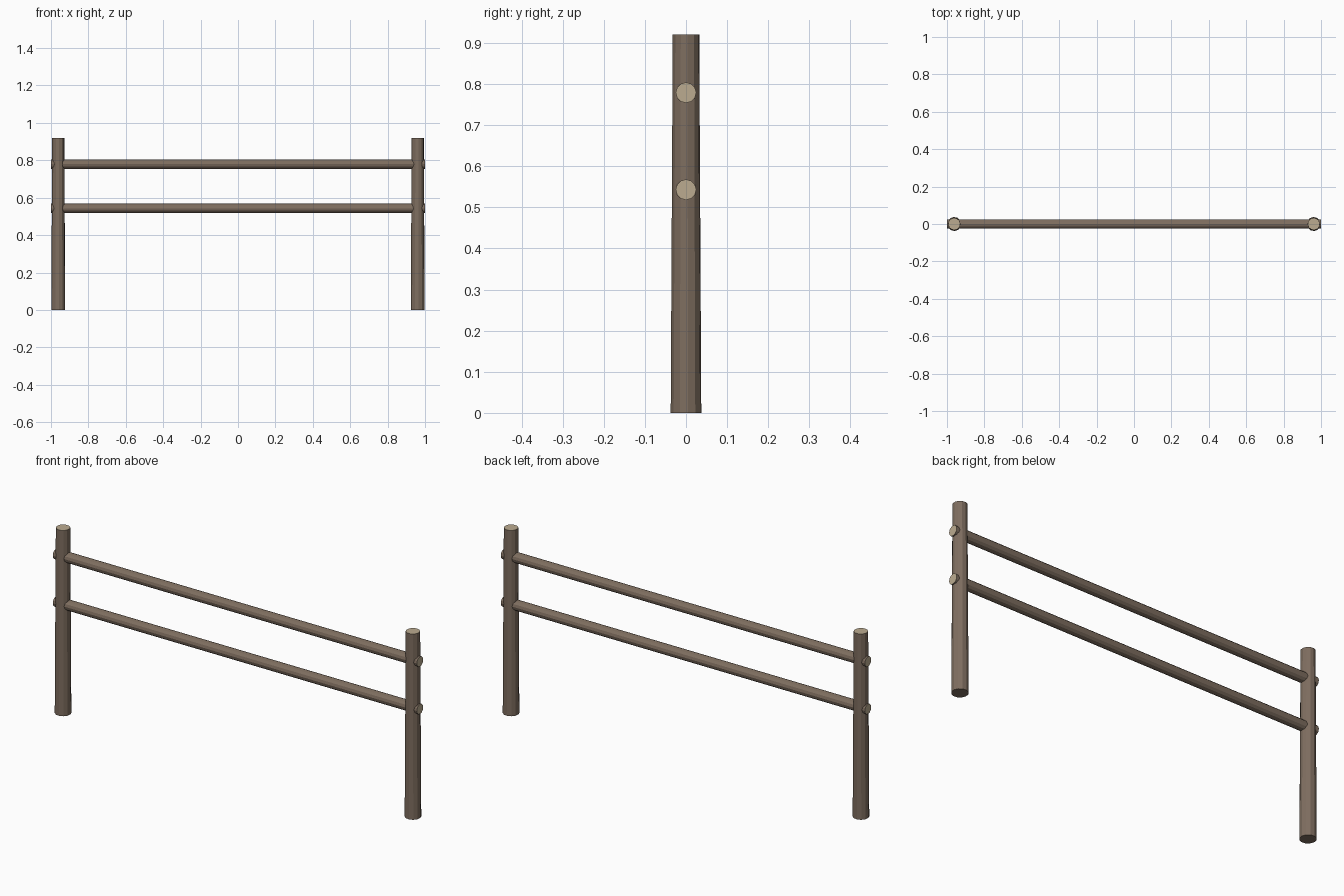
import bpy, math

if "Cube" in bpy.data.objects:
    bpy.data.objects.remove(bpy.data.objects["Cube"])

def material(name, color):
    m = bpy.data.materials.new(name)
    m.diffuse_color = (*color, 1)
    m.use_nodes = True
    m.node_tree.nodes["Principled BSDF"].inputs["Base Color"].default_value = m.diffuse_color
    return m

bark = material("bark", (0.21, 0.155, 0.115))
cut_wood = material("cut_wood", (0.50, 0.41, 0.28))

def log(name, r1, r2, length, location, rotation, cut_both_ends):
    """12-sided log along its local z, pale where the end grain shows."""
    bpy.ops.mesh.primitive_cone_add(vertices=12, radius1=r1, radius2=r2, depth=length,
                                    location=location, rotation=rotation)
    ob = bpy.context.object
    ob.name = name
    ob.data.materials.append(bark)
    ob.data.materials.append(cut_wood)
    for p in ob.data.polygons:
        if p.normal.z > 0.9 or (cut_both_ends and p.normal.z < -0.9):
            p.material_index = 1
    return ob

# Upright posts, slightly tapered toward the top
HEIGHT = 0.92
for side, label in ((-1, "left"), (1, "right")):
    log(f"{label}_post", 0.0375, 0.0325, HEIGHT, (side * 0.961, 0, HEIGHT / 2),
        (0, 0, math.radians(7)), False)

# Horizontal rails passing through both posts
for z, label in ((0.543, "lower"), (0.779, "upper")):
    log(f"{label}_rail", 0.025, 0.025, 2.0, (0, 0, z), (0, math.pi / 2, 0), True)
